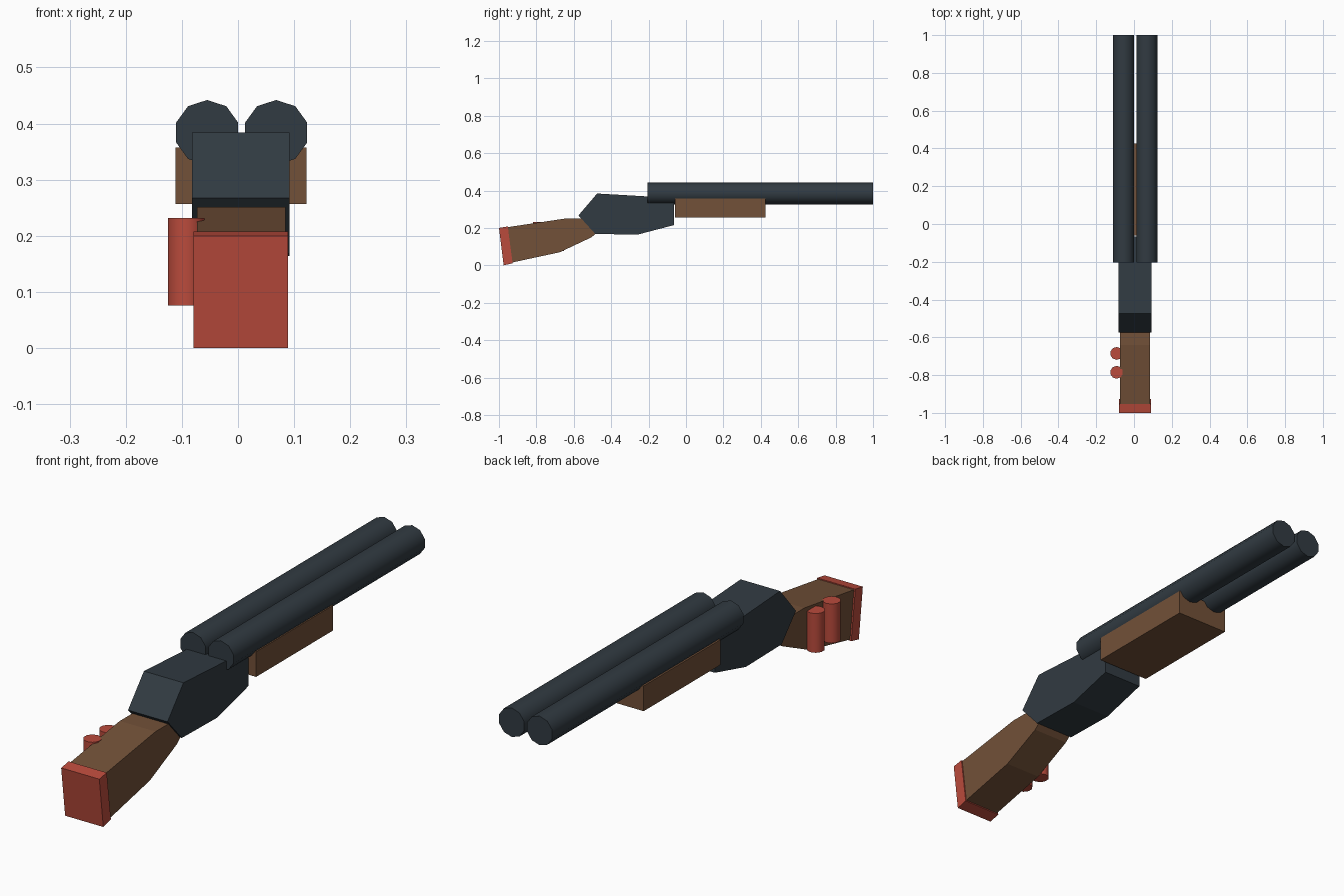
import bpy
import bmesh
import math
from mathutils import Matrix, Vector

cube = bpy.data.objects.get("Cube")
if cube:
    bpy.data.objects.remove(cube, do_unlink=True)


def make_material(name, rgb):
    mat = bpy.data.materials.new(name)
    mat.use_nodes = True
    mat.diffuse_color = (*rgb, 1)
    bsdf = mat.node_tree.nodes["Principled BSDF"]
    bsdf.inputs["Base Color"].default_value = (*rgb, 1)
    bsdf.inputs["Roughness"].default_value = 0.8
    return mat


steel = make_material("dark_steel", (0.031, 0.043, 0.054))
wood = make_material("brown_wood", (0.17, 0.082, 0.04))
red = make_material("red", (0.49, 0.07, 0.045))


def finish(name, bm, mat):
    bmesh.ops.recalc_face_normals(bm, faces=bm.faces)
    mesh = bpy.data.meshes.new(name)
    bm.to_mesh(mesh)
    bm.free()
    mesh.materials.append(mat)
    obj = bpy.data.objects.new(name, mesh)
    bpy.context.collection.objects.link(obj)
    return obj


def slab(name, profile, x_min, x_max, mat):
    """Extrude a side profile of (y, z) points across x."""
    bm = bmesh.new()
    face = bm.faces.new([bm.verts.new((x_min, y, z)) for y, z in profile])
    ext = bmesh.ops.extrude_face_region(bm, geom=[face])
    moved = [v for v in ext["geom"] if isinstance(v, bmesh.types.BMVert)]
    bmesh.ops.translate(bm, verts=moved, vec=(x_max - x_min, 0, 0))
    return finish(name, bm, mat)


def rod(name, start, end, radius, mat):
    """Ten-sided cylinder between two points, smooth along its side."""
    start, end = Vector(start), Vector(end)
    axis = end - start
    turn = axis.to_track_quat('Z', 'Y').to_matrix().to_4x4()
    bm = bmesh.new()
    bmesh.ops.create_cone(bm, cap_ends=True, segments=10, radius1=radius,
                          radius2=radius, depth=axis.length,
                          matrix=Matrix.Translation((start + end) / 2) @ turn)
    obj = finish(name, bm, mat)
    bpy.ops.object.select_all(action='DESELECT')
    obj.select_set(True)
    bpy.context.view_layer.objects.active = obj
    bpy.ops.object.shade_smooth_by_angle(angle=math.radians(40))
    return obj


# Twin barrels
for side, x in (("right", -0.055), ("left", 0.068)):
    rod(side + "_barrel", (x, -0.205, 0.384), (x, 1, 0.384), 0.058, steel)

# Receiver
slab("receiver", [(-0.575, 0.267), (-0.475, 0.384), (-0.065, 0.36),
                  (-0.065, 0.215), (-0.26, 0.164), (-0.485, 0.168)],
     -0.082, 0.092, steel)

# Wooden grip under the barrels
slab("fore_end", [(-0.06, 0.257), (-0.06, 0.357), (0.425, 0.357), (0.425, 0.257)],
     -0.111, 0.122, wood)

# Stock and butt pad
slab("stock", [(-0.955, 0.204), (-0.64, 0.251), (-0.5, 0.25), (-0.47, 0.18),
               (-0.505, 0.15), (-0.675, 0.07), (-0.935, 0.014)],
     -0.073, 0.085, wood)
slab("butt_pad", [(-1, 0.2), (-0.953, 0.208), (-0.927, 0.011), (-0.975, 0)],
     -0.079, 0.089, red)

# Spare shells on the side of the stock
for label, y in (("front", -0.785), ("back", -0.685)):
    rod(label + "_shell", (-0.092, y, 0.076), (-0.092, y, 0.232), 0.034, red)
